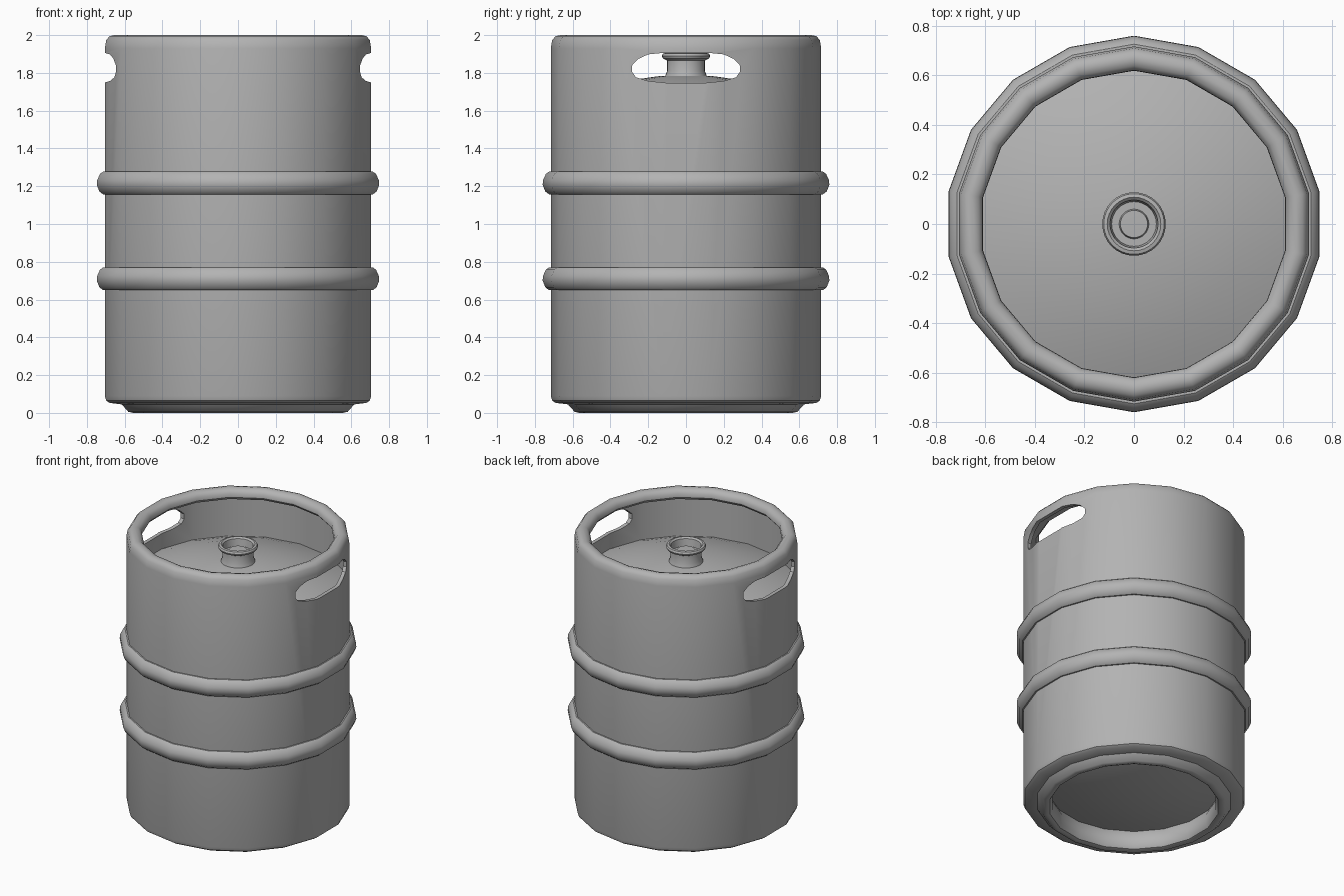
import bpy
import bmesh
import math
from mathutils import Matrix

cube = bpy.data.objects.get("Cube")
if cube:
    bpy.data.objects.remove(cube, do_unlink=True)

SIDES = 18

steel = bpy.data.materials.new("brushed steel")
steel.use_nodes = True
GREY = (0.45, 0.45, 0.45, 1)
steel.diffuse_color = GREY
bsdf = next(n for n in steel.node_tree.nodes if n.type == 'BSDF_PRINCIPLED')
bsdf.inputs["Base Color"].default_value = GREY


def finish(name, bm):
    bmesh.ops.recalc_face_normals(bm, faces=bm.faces[:])
    mesh = bpy.data.meshes.new(name)
    bm.to_mesh(mesh)
    bm.free()
    obj = bpy.data.objects.new(name, mesh)
    bpy.context.collection.objects.link(obj)
    mesh.materials.append(steel)
    return obj


def lathe(name, profile, sides=SIDES, closed=False):
    """Turn a (radius, height) profile about z, with a corner on the y axis."""
    bm = bmesh.new()
    verts = [bm.verts.new((0, r, z)) for r, z in profile]
    pairs = list(zip(verts, verts[1:]))
    if closed:
        pairs.append((verts[-1], verts[0]))
    edges = [bm.edges.new(p) for p in pairs]
    bmesh.ops.spin(bm, geom=verts + edges, cent=(0, 0, 0), axis=(0, 0, 1),
                   angle=math.tau, steps=sides)
    bmesh.ops.remove_doubles(bm, verts=bm.verts[:], dist=0.0005)
    return finish(name, bm)


def select(obj):
    bpy.ops.object.select_all(action='DESELECT')
    obj.select_set(True)
    bpy.context.view_layer.objects.active = obj


def smooth(obj, angle=35):
    select(obj)
    bpy.ops.object.shade_smooth_by_angle(angle=math.radians(angle))


# Shell: domed base, foot ring, wall, rolled rim, inner wall and domed top
base = [(0, 0.06), (0.2, 0.07), (0.4, 0.1), (0.55, 0.14)]
foot = [(0.53, 0.1), (0.53, 0.03), (0.545, 0.007), (0.565, 0), (0.59, 0.006),
        (0.625, 0.045)]
wall = [(0.69, 0.053), (0.708, 0.065), (0.716, 0.09), (0.716, 1.93)]
rim = [(0.708, 1.975), (0.69, 1.994), (0.665, 2), (0.638, 1.992),
       (0.62, 1.97), (0.618, 1.945), (0.635, 1.925), (0.69, 1.915)]
dome = [(0.69, 1.64), (0.6, 1.675), (0.45, 1.725), (0.3, 1.76),
        (0.15, 1.782), (0, 1.79)]
keg_body = lathe("keg_body", base + foot + wall + rim + dome)

# Hand holes cut through the left and right of the rim wall
half = [(0.13, 1.905), (0.2, 1.898), (0.25, 1.875), (0.285, 1.84),
        (0.285, 1.805), (0.265, 1.777), (0.2, 1.757), (0.1, 1.747)]
outline = half + [(-y, z) for y, z in reversed(half)]
for side in (-1, 1):
    bm = bmesh.new()
    face = bm.faces.new([bm.verts.new((0.5 * side, y, z)) for y, z in outline])
    out = bmesh.ops.extrude_face_region(bm, geom=[face])
    tip = [g for g in out["geom"] if isinstance(g, bmesh.types.BMVert)]
    bmesh.ops.transform(bm, matrix=Matrix.Translation((0.5 * side, 0, 0)),
                        verts=tip)
    cutter = finish("hand_hole_cutter", bm)
    cutter.hide_render = True
    select(keg_body)
    mod = keg_body.modifiers.new("hand_hole", 'BOOLEAN')
    mod.operation = 'DIFFERENCE'
    mod.solver = 'EXACT'
    mod.object = cutter
    bpy.ops.object.modifier_apply(modifier=mod.name)
    bpy.data.objects.remove(cutter, do_unlink=True)
smooth(keg_body)

# Two rolling hoops around the wall
hoop = [(0.7, -0.06), (0.725, -0.06), (0.745, -0.045), (0.759, -0.01),
        (0.757, 0.015), (0.742, 0.048), (0.725, 0.06), (0.7, 0.06)]
for name, height in (("lower_hoop", 0.71), ("upper_hoop", 1.217)):
    smooth(lathe(name, [(r, z + height) for r, z in hoop], closed=True))

# Filling neck with a flange and an inset valve
neck = [(0, 1.75), (0.115, 1.76), (0.108, 1.79), (0.1, 1.81), (0.1, 1.865),
        (0.122, 1.876), (0.128, 1.889), (0.122, 1.902), (0.108, 1.905),
        (0.097, 1.895), (0.09, 1.845), (0.06, 1.845), (0.055, 1.865),
        (0, 1.867)]
smooth(lathe("filling_neck", neck, sides=32))
